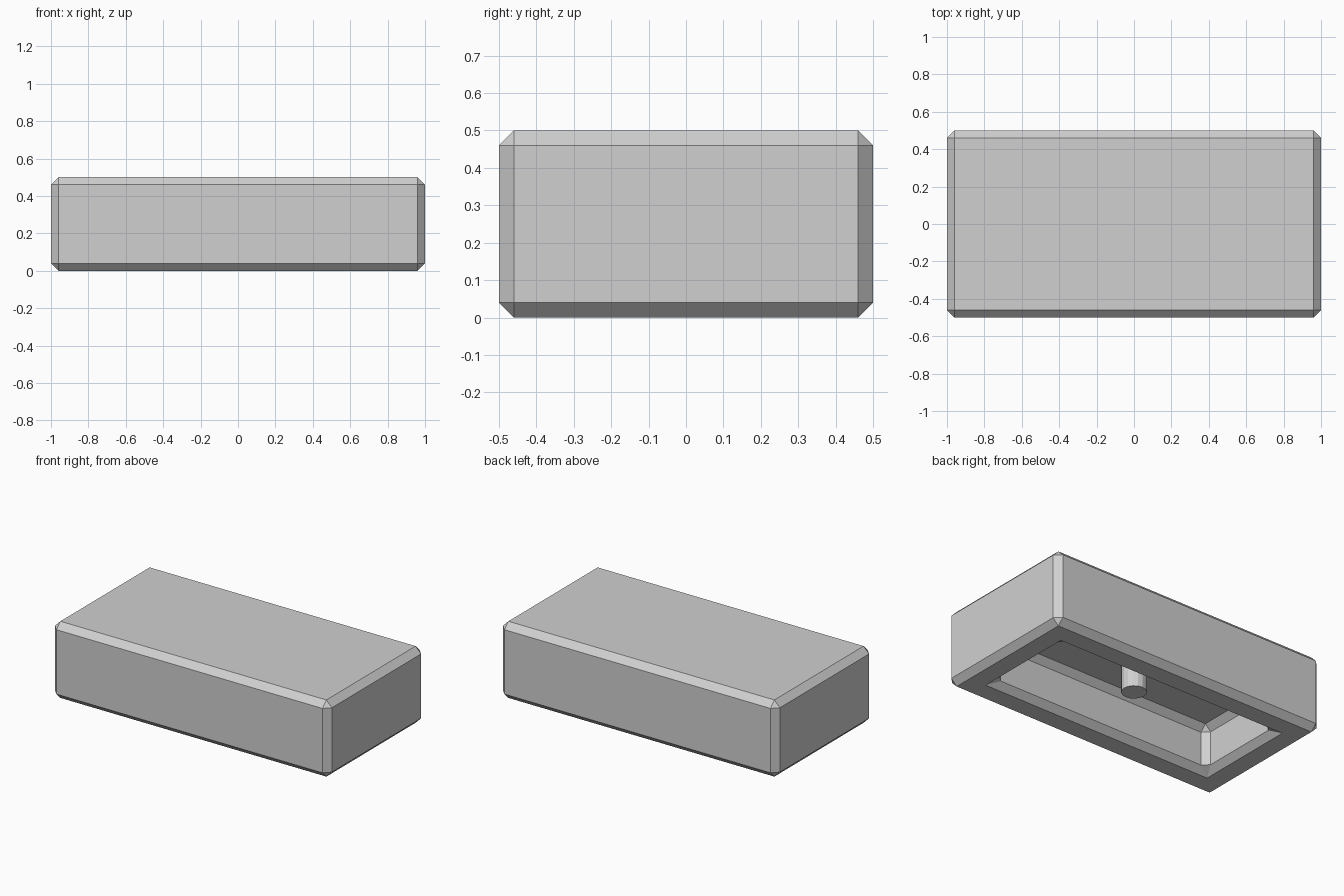
import bpy
import bmesh
from mathutils import Matrix

default_cube = bpy.data.objects.get("Cube")
if default_cube:
    bpy.data.objects.remove(default_cube, do_unlink=True)

BEVEL = 0.04
WALL = 0.2
HALF_X, HALF_Y, HEIGHT = 1.0, 0.5, 0.5

# Single plastic material
grey = bpy.data.materials.new("light_grey_plastic")
grey.use_nodes = True
colour = (0.63, 0.63, 0.63, 1.0)
grey.diffuse_color = colour
grey.node_tree.nodes["Principled BSDF"].inputs["Base Color"].default_value = colour


def finish(bm, name):
    """Turn a bmesh into a named object with the shared material."""
    bmesh.ops.recalc_face_normals(bm, faces=bm.faces)
    mesh = bpy.data.meshes.new(name)
    bm.to_mesh(mesh)
    bm.free()
    mesh.materials.append(grey)
    obj = bpy.data.objects.new(name, mesh)
    bpy.context.collection.objects.link(obj)
    return obj


def ring(bm, inset, z, cut):
    """Rectangular loop; corners are clipped when cut is above zero."""
    w, d = HALF_X - inset, HALF_Y - inset
    loop = []
    for sx, sy in ((1, 1), (-1, 1), (-1, -1), (1, -1)):
        if cut:
            pair = [bm.verts.new((sx * w, sy * (d - cut), z)),
                    bm.verts.new((sx * (w - cut), sy * d, z))]
            loop += pair if sx * sy > 0 else pair[::-1]
        else:
            loop += [bm.verts.new((sx * w, sy * d, z))] * 2
    return loop


def face(bm, verts):
    """Make a face, skipping repeated corners."""
    unique = list(dict.fromkeys(verts))
    if len(unique) > 2:
        bm.faces.new(unique)


# Hollow shell: from the top plate, down the outside, and up the cavity
ceiling = HEIGHT - WALL
profile = [
    (BEVEL, HEIGHT, 0),
    (0, HEIGHT - BEVEL, BEVEL),
    (0, BEVEL, BEVEL),
    (BEVEL, 0, 0),
    (WALL - BEVEL, 0, 0),
    (WALL, BEVEL, BEVEL),
    (WALL, ceiling - BEVEL, BEVEL),
    (WALL + BEVEL, ceiling, 0),
]
bm = bmesh.new()
loops = [ring(bm, *step) for step in profile]
for upper, lower in zip(loops, loops[1:]):
    for i in range(8):
        j = (i + 1) % 8
        face(bm, [upper[i], lower[i], lower[j], upper[j]])
face(bm, loops[0])
face(bm, loops[-1])
finish(bm, "hollow_shell")

# Round post hanging from the cavity ceiling
post_bottom, post_top = 0.115, ceiling + 0.02
bm = bmesh.new()
bmesh.ops.create_cone(
    bm, cap_ends=True, segments=16, radius1=0.075, radius2=0.075,
    depth=post_top - post_bottom,
    matrix=Matrix.Translation((0, 0, (post_top + post_bottom) / 2)))
finish(bm, "centre_post")
